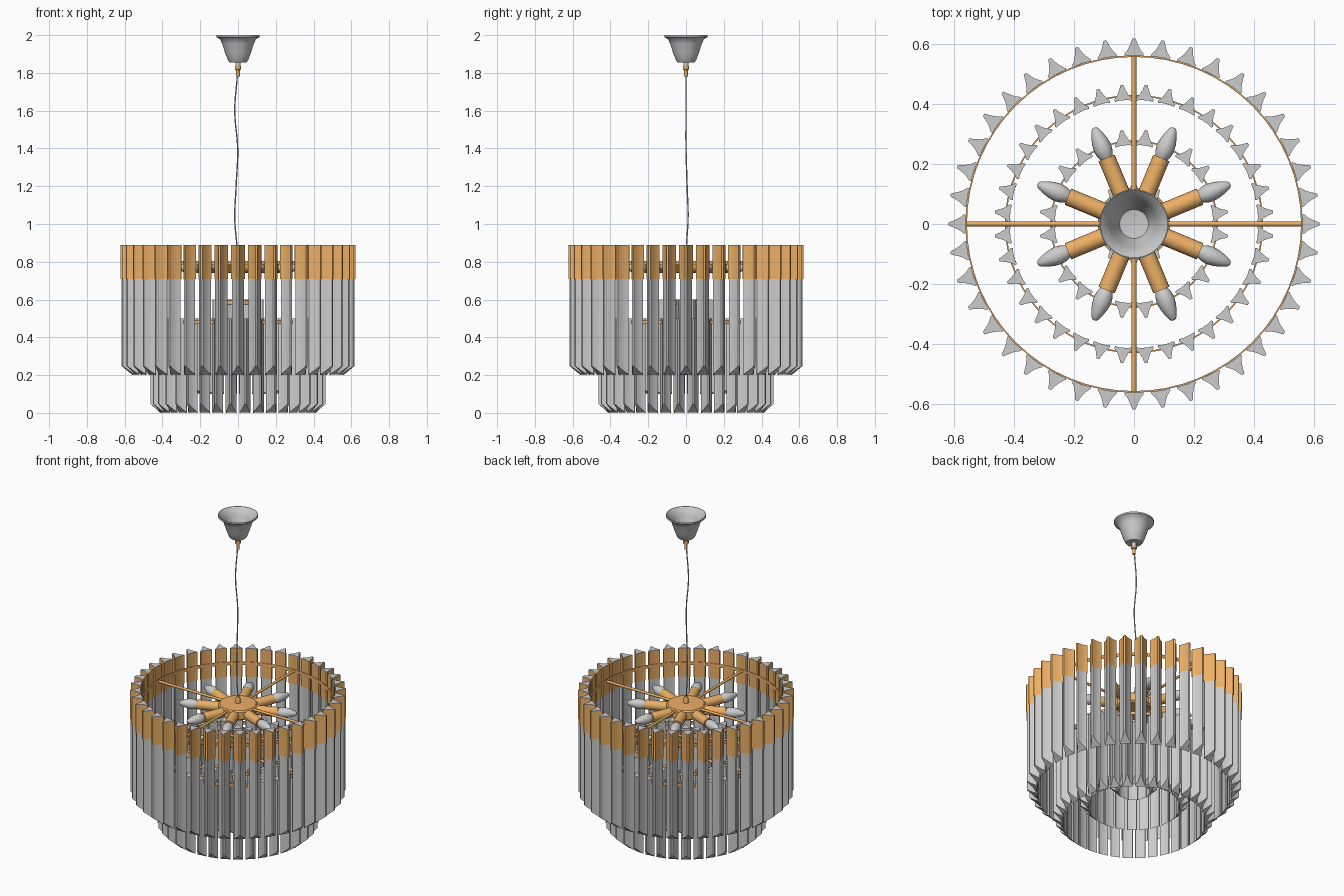
import bpy, bmesh, math
from mathutils import Matrix, Vector

if "Cube" in bpy.data.objects:
    bpy.data.objects.remove(bpy.data.objects["Cube"])

gold = bpy.data.materials.new("gold")
gold.diffuse_color = (0.84, 0.43, 0.13, 1)
gold.use_nodes = True
gold.node_tree.nodes["Principled BSDF"].inputs["Base Color"].default_value = gold.diffuse_color


def finish(name, bm, mat=None):
    bmesh.ops.recalc_face_normals(bm, faces=bm.faces)
    me = bpy.data.meshes.new(name)
    bm.to_mesh(me)
    bm.free()
    ob = bpy.data.objects.new(name, me)
    bpy.context.collection.objects.link(ob)
    if mat:
        me.materials.append(mat)
    bpy.ops.object.select_all(action='DESELECT')
    ob.select_set(True)
    bpy.context.view_layer.objects.active = ob
    bpy.ops.object.shade_smooth_by_angle(angle=math.radians(35))
    return ob


def revolve(bm, profile, seg, matrix=Matrix()):
    """Spin (radius, height) points round the local z axis."""
    rings = []
    for r, z in profile:
        if r == 0:
            rings.append([bm.verts.new(matrix @ Vector((0, 0, z)))] * seg)
        else:
            rings.append([bm.verts.new(matrix @ Vector((r * math.cos(a), r * math.sin(a), z)))
                          for a in (2 * math.pi * i / seg for i in range(seg))])
    for lo, hi in zip(rings, rings[1:]):
        for i in range(seg):
            j = (i + 1) % seg
            quad = list(dict.fromkeys((lo[i], lo[j], hi[j], hi[i])))
            if len(quad) > 2:
                bm.faces.new(quad)


# Three-pointed rod section: (tangent, outward), mirrored
HALF = [(0.005, 0.060), (0.013, 0.038), (0.021, 0.022), (0.033, 0.007), (0.030, 0.000), (0.014, 0.003)]
SECTION = HALF + [(-u, v) for u, v in reversed(HALF)]


def rods(name, count, radius, z0, z1, offset=0.0, slope=0.0, grow=1.0, caps=True, mat=None):
    """A circle of vertical rods with slanted lower ends."""
    bm = bmesh.new()
    n = len(SECTION)
    for k in range(count):
        a = 2 * math.pi * (k + offset) / count
        out = Vector((math.cos(a), math.sin(a), 0))
        tan = Vector((-math.sin(a), math.cos(a), 0))
        lo, hi = [], []
        for u, v in SECTION:
            p = out * (radius + 0.025 + (v - 0.025) * grow) + tan * u * grow
            lo.append(bm.verts.new(p + Vector((0, 0, z0 + slope * v))))
            hi.append(bm.verts.new(p + Vector((0, 0, z1))))
        for i in range(n):
            j = (i + 1) % n
            bm.faces.new((lo[i], lo[j], hi[j], hi[i]))
        if caps:
            bm.faces.new(lo)
            bm.faces.new(hi)
    return finish(name, bm, mat)


def hoop(name, r, z, h=0.02, t=0.005):
    bm = bmesh.new()
    revolve(bm, [(r, z), (r + t, z), (r + t, z + h), (r, z + h), (r, z)], 64)
    bmesh.ops.remove_doubles(bm, verts=bm.verts, dist=1e-5)
    finish(name, bm, gold)


def cross(name, r, z, t=0.008):
    bm = bmesh.new()
    for axis in 'XY':
        m = Matrix.Translation((0, 0, z)) @ Matrix.Rotation(math.pi / 2, 4, 'Y' if axis == 'X' else 'X')
        bmesh.ops.create_cone(bm, cap_ends=True, segments=12, radius1=t, radius2=t, depth=2 * r, matrix=m)
    finish(name, bm, gold)


# Glass rod tiers
rods("outer_rods", 40, 0.558, 0.20, 0.89, slope=0.8)
rods("outer_rod_sleeves", 40, 0.558, 0.71, 0.888, grow=1.1, caps=False, mat=gold)
rods("middle_rods", 36, 0.408, 0.0, 0.50, offset=0.5, slope=0.8, grow=0.9)
rods("inner_rods", 24, 0.258, 0.10, 0.50, offset=0.5, slope=0.8, grow=0.9)
rods("core_rods", 10, 0.085, 0.20, 0.60, offset=0.5, slope=0.8, grow=0.9)

# Tier frames
hoop("outer_hoop", 0.556, 0.785)
hoop("middle_hoop", 0.425, 0.47)
hoop("inner_hoop", 0.274, 0.47)
hoop("core_hoop", 0.116, 0.575)
cross("outer_cross_bars", 0.557, 0.792)
cross("middle_cross_bars", 0.427, 0.48)
cross("core_cross_bars", 0.118, 0.585)

# Hub with finial
bm = bmesh.new()
revolve(bm, [(0, 0.74), (0.10, 0.74), (0.113, 0.75), (0.113, 0.795), (0.105, 0.803), (0.016, 0.806),
             (0.014, 0.83), (0.009, 0.845), (0, 0.845)], 40)
finish("hub", bm, gold)

# Eight candle lamps
holders, bulbs = bmesh.new(), bmesh.new()
for k in range(8):
    m = (Matrix.Rotation(math.pi / 8 + k * math.pi / 4, 4, 'Z')
         @ Matrix.Translation((0, 0, 0.77)) @ Matrix.Rotation(math.pi / 2, 4, 'Y'))
    revolve(holders, [(0, 0.09), (0.029, 0.09), (0.029, 0.238), (0, 0.238)], 20, m)
    revolve(bulbs, [(0.020, 0.236), (0.027, 0.25), (0.031, 0.272), (0.028, 0.297),
                    (0.021, 0.320), (0.014, 0.338), (0.007, 0.346), (0, 0.347)], 20, m)
finish("lamp_holders", holders, gold)
finish("bulbs", bulbs)

# Ceiling canopy, open on top
bm = bmesh.new()
revolve(bm, [(0, 1.855), (0.045, 1.856), (0.053, 1.866), (0.068, 1.905), (0.084, 1.955), (0.095, 1.978),
             (0.115, 1.990), (0.115, 2.0), (0.112, 2.0), (0.092, 1.980), (0.080, 1.956),
             (0.048, 1.870), (0, 1.862)], 48)
finish("canopy", bm)

# Cord grip
bm = bmesh.new()
revolve(bm, [(0, 1.857), (0.013, 1.857), (0.013, 1.835), (0, 1.835)], 20)
finish("grip_collar", bm)
bm = bmesh.new()
revolve(bm, [(0, 1.836), (0.016, 1.836), (0.016, 1.818), (0.010, 1.814), (0.010, 1.782), (0, 1.782)], 20)
finish("cord_grip", bm, gold)

# Slightly wavy cord
path = [(0, 0, 1.84), (-0.004, 0, 1.78), (-0.017, 0, 1.6), (-0.002, 0, 1.4), (-0.010, 0.006, 1.2),
        (-0.017, 0.011, 1.03), (-0.008, 0.004, 0.91), (0, 0, 0.83)]
cu = bpy.data.curves.new("cord", 'CURVE')
cu.dimensions = '3D'
cu.bevel_depth = 0.0035
cu.bevel_resolution = 2
sp = cu.splines.new('BEZIER')
sp.bezier_points.add(len(path) - 1)
for p, co in zip(sp.bezier_points, path):
    p.co = co
    p.handle_left_type = p.handle_right_type = 'AUTO'
bpy.context.collection.objects.link(bpy.data.objects.new("cord", cu))
